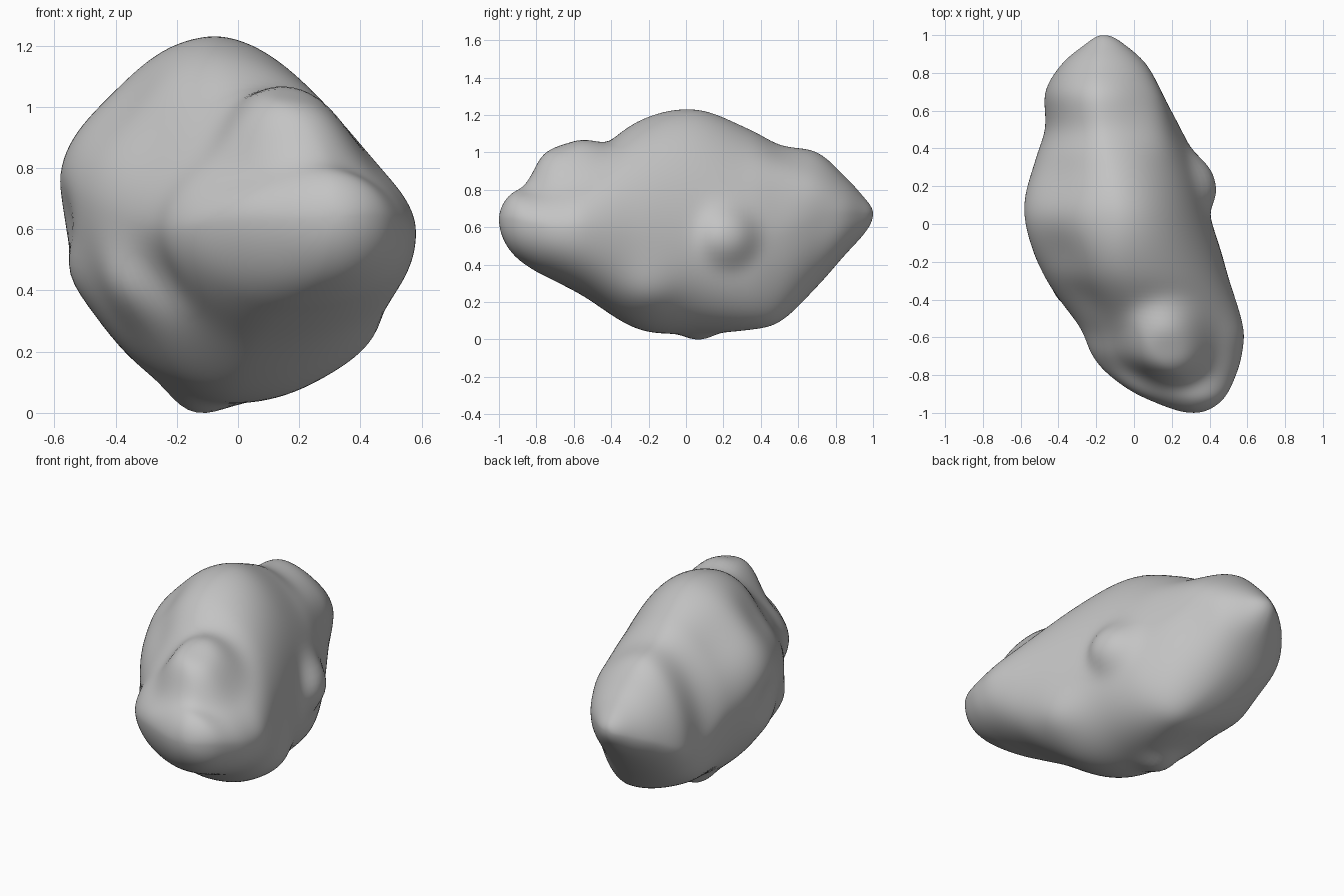
import bpy
import bmesh
import math
from mathutils import Vector

default_cube = bpy.data.objects.get("Cube")
if default_cube:
    bpy.data.objects.remove(default_cube, do_unlink=True)

RINGS = 120
SEGMENTS = 112

# Cross-sections along the long axis:
# y, x min, x max, z bottom, z top, x of crest, x of keel, z of -x side, z of +x side
STATIONS = [
    (-1, .32, .32, .65, .65, .32, .32, .65, .65),
    (-.93, .1, .47, .47, .79, .3, .28, .64, .65),
    (-.8, -.13, .54, .37, .82, .26, .2, .62, .62),
    (-.7, -.22, .57, .32, .88, .15, .14, .61, .6),
    (-.55, -.29, .58, .24, .95, .06, .08, .61, .6),
    (-.25, -.49, .49, .06, 1.18, -.06, 0, .7, .55),
    (.05, -.59, .4, .04, 1.24, -.08, -.04, .75, .5),
    (.35, -.52, .32, .06, 1.13, -.13, .03, .65, .5),
    (.5, -.47, .25, .1, 1.05, -.16, .03, .53, .55),
    (.7, -.47, .14, .29, 1.01, -.18, -.1, .55, .65),
    (.85, -.38, .06, .46, .88, -.17, -.15, .62, .68),
    (.95, -.26, -.05, .57, .77, -.16, -.16, .66, .68),
    (1, -.16, -.16, .68, .68, -.16, -.16, .68, .68),
]

# Local knobs and hollows: centre, push vector, radius, steepness of the rim
LUMPS = [
    ((.18, -.65, .93), (0, -.04, .14), .22, 4),
    ((.36, .23, .56), (.08, 0, .01), .14, 4),
    ((-.53, -.04, .46), (-.04, 0, 0), .12, 2),
    ((-.57, 0, .62), (.04, 0, 0), .11, 2),
    ((-.36, -.34, .42), (-.03, -.05, 0), .12, 2),
    ((-.22, -.5, .46), (.03, .03, 0), .12, 2),
    ((-.13, .07, .06), (-.02, 0, -.05), .1, 3),
    ((.04, -.88, .64), (-.01, -.01, .01), .13, 2),
    ((.42, -.18, .28), (.03, 0, -.02), .15, 2),
    ((-.38, .42, .26), (-.04, 0, -.02), .17, 2),
    ((-.37, -.14, 1.02), (.03, .01, -.04), .18, 2),
    ((-.25, -.34, .9), (.02, .02, -.02), .15, 2),
    ((-.4, .2, 1.04), (.02, 0, -.03), .2, 2),
    ((.12, .5, .88), (.02, 0, .02), .15, 2),
    ((.1, .7, .8), (.02, 0, .01), .13, 2),
]


def smooth_lookup(t):
    """Interpolate the section values with a cubic through the stations."""
    keys = [math.acos(-s[0]) for s in STATIONS]
    last = len(keys) - 1
    i = max(k for k in range(last) if keys[k] <= t or k == 0)
    h = keys[i + 1] - keys[i]
    u = (t - keys[i]) / h

    def slope(k, c):
        a, b = max(k - 1, 0), min(k + 1, last)
        return (STATIONS[b][c] - STATIONS[a][c]) / (keys[b] - keys[a])

    values = []
    for c in range(1, len(STATIONS[0])):
        p, q = STATIONS[i][c], STATIONS[i + 1][c]
        m, n = slope(i, c) * h, slope(i + 1, c) * h
        values.append(p + u * (m + u * (3 * (q - p) - 2 * m - n + u * (2 * (p - q) + m + n))))
    return values


def section_point(values, angle):
    """Point on a rounded section made of four quarter curves."""
    x_min, x_max, z_low, z_top, x_crest, x_keel, z_left, z_right = values
    c, s = math.cos(angle), math.sin(angle)
    if s >= 0:
        fullness = 1.85 if c > 0 else 1.8
    else:
        fullness = 2.2 if c > 0 else 1.85
    x_mid = x_crest if s >= 0 else x_keel
    z_mid = z_right if c >= 0 else z_left
    x_end = x_max if c >= 0 else x_min
    z_end = z_top if s >= 0 else z_low
    power = 2 / fullness
    return (x_mid + (x_end - x_mid) * abs(c) ** power,
            z_mid + (z_end - z_mid) * abs(s) ** power)


def apply_lumps(point):
    moved = point.copy()
    for centre, push, radius, steepness in LUMPS:
        distance = (point - Vector(centre)).length
        moved += Vector(push) * math.exp(-(distance / radius) ** steepness)
    return moved


# Rock body: rings lofted between two rounded tips
bm = bmesh.new()
rings = []
for r in range(1, RINGS):
    t = math.pi * r / RINGS
    values = smooth_lookup(t)
    ring = []
    for k in range(SEGMENTS):
        x, z = section_point(values, math.tau * k / SEGMENTS)
        ring.append(bm.verts.new((x, -math.cos(t), z)))
    rings.append(ring)

front_tip = bm.verts.new((STATIONS[0][1], -1, STATIONS[0][3]))
back_tip = bm.verts.new((STATIONS[-1][1], 1, STATIONS[-1][3]))
for k in range(SEGMENTS):
    n = (k + 1) % SEGMENTS
    bm.faces.new((front_tip, rings[0][k], rings[0][n]))
    bm.faces.new((back_tip, rings[-1][n], rings[-1][k]))
    for a, b in zip(rings, rings[1:]):
        bm.faces.new((a[k], b[k], b[n], a[n]))

# Knobs and hollows, then a light softening
for v in bm.verts:
    v.co = apply_lumps(v.co)
for _ in range(6):
    bmesh.ops.smooth_vert(bm, verts=bm.verts, factor=.5,
                          use_axis_x=True, use_axis_y=True, use_axis_z=True)
floor = min(v.co.z for v in bm.verts)
bmesh.ops.translate(bm, verts=bm.verts, vec=(0, 0, -floor))
bmesh.ops.recalc_face_normals(bm, faces=bm.faces)

mesh = bpy.data.meshes.new("rock_body")
bm.to_mesh(mesh)
bm.free()
for face in mesh.polygons:
    face.use_smooth = True
rock = bpy.data.objects.new("rock_body", mesh)
bpy.context.collection.objects.link(rock)

# Plain grey stone
stone = bpy.data.materials.new("grey_stone")
stone.use_nodes = True
colour = (.55, .55, .55, 1)
stone.diffuse_color = colour
stone.node_tree.nodes["Principled BSDF"].inputs["Base Color"].default_value = colour
mesh.materials.append(stone)
